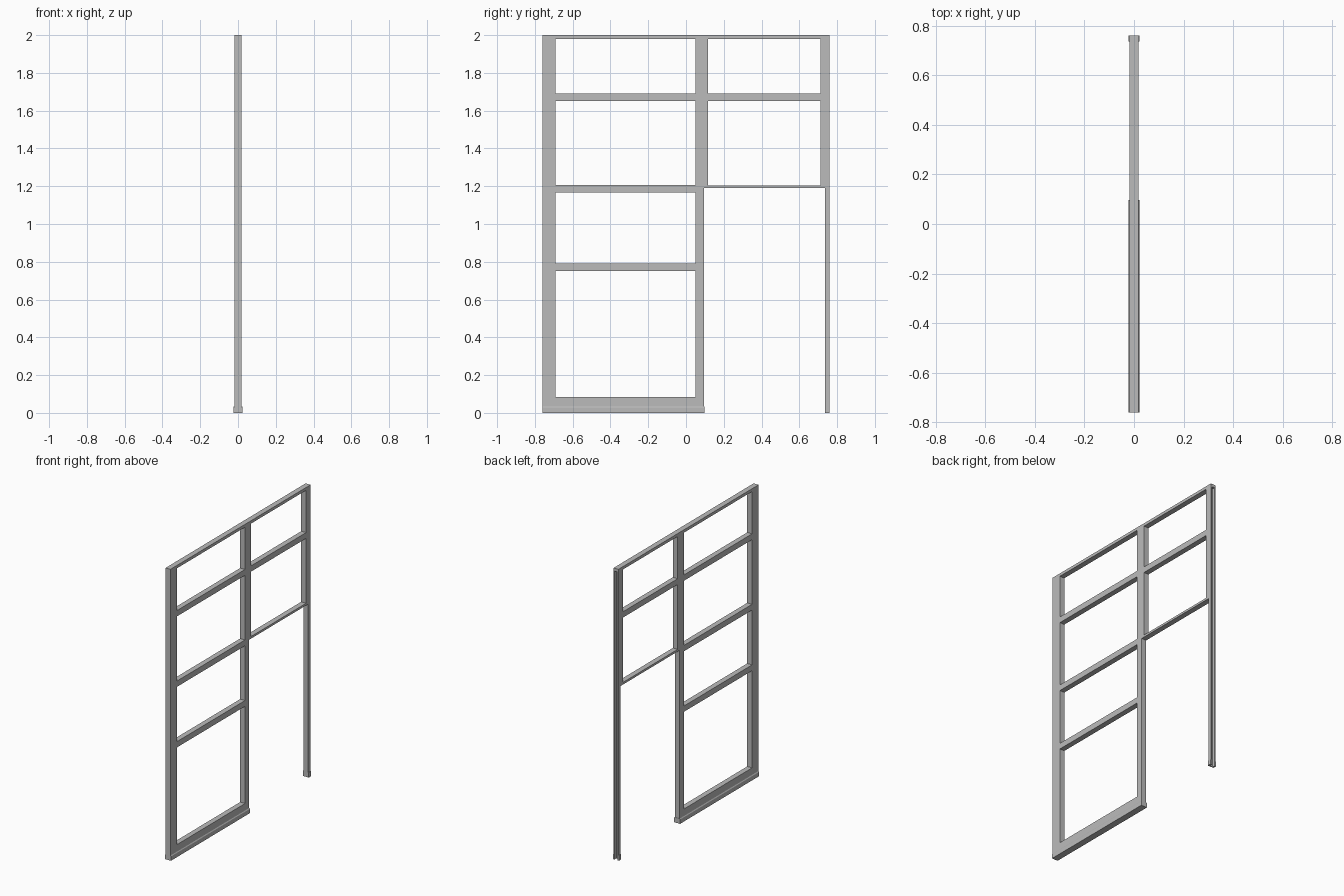
import bpy
import bmesh

cube = bpy.data.objects.get("Cube")
if cube:
    bpy.data.objects.remove(cube, do_unlink=True)

# One painted metal colour
metal = bpy.data.materials.new("grey metal")
metal.use_nodes = True
GREY = (0.5, 0.5, 0.5, 1)
metal.diffuse_color = GREY
metal.node_tree.nodes["Principled BSDF"].inputs["Base Color"].default_value = GREY

HALF = 0.0185     # half depth of the frame
SHOE = 0.0225     # half depth of the shoes
SHOE_TOP = 0.035
BACK, FRONT = 0.76, -0.76


def prism(name, outline, axis, start, end):
    """Extrude a closed outline: (x, z) along y, or (x, y) along z."""
    def place(p, t):
        return (p[0], t, p[1]) if axis == "y" else (p[0], p[1], t)
    bm = bmesh.new()
    low = [bm.verts.new(place(p, start)) for p in outline]
    high = [bm.verts.new(place(p, end)) for p in outline]
    bm.faces.new(low)
    bm.faces.new(high)
    n = len(outline)
    for i in range(n):
        j = (i + 1) % n
        bm.faces.new((low[i], low[j], high[j], high[i]))
    bmesh.ops.recalc_face_normals(bm, faces=bm.faces)
    mesh = bpy.data.meshes.new(name)
    bm.to_mesh(mesh)
    bm.free()
    mesh.materials.append(metal)
    obj = bpy.data.objects.new(name, mesh)
    bpy.context.collection.objects.link(obj)
    return obj


def bar(name, y0, y1, z0, z1, half=HALF):
    return prism(name, [(-half, y0), (half, y0), (half, y1), (-half, y1)], "z", z0, z1)


def channel(name, y0, half, z0, z1):
    """Upright with a groove open toward the back."""
    g, floor = 0.011, 0.741
    outline = [(-half, y0), (half, y0), (half, BACK), (g, BACK),
               (g, floor), (-g, floor), (-g, BACK), (-half, BACK)]
    return prism(name, outline, "z", z0, z1)


# Uprights of the fixed panel
bar("front_post", FRONT, -0.69, 0, 1.98)
bar("middle_post", 0.05, 0.095, 0, 1.98)

# Grooved door jamb, deeper beside the upper panes
channel("door_jamb_lower", 0.735, HALF, 0, 1.19)
channel("door_jamb_upper", 0.712, HALF, 1.19, 1.98)
channel("door_jamb_shoe", 0.735, SHOE, 0, SHOE_TOP)

# Rails
bar("top_rail", FRONT, BACK, 1.98, 2.0)
bar("bottom_rail", -0.69, 0.05, 0, 0.083)
for name, z in (("low_rail", 0.75), ("mid_rail", 1.166), ("high_rail", 1.65)):
    bar(name, -0.69, 0.05, z, z + 0.04)

# Light above the doorway
bar("transom_side", 0.095, 0.117, 1.19, 1.98)
bar("transom_sill", 0.117, 0.712, 1.19, 1.205)
bar("transom_rail", 0.117, 0.712, 1.65, 1.69)

# Floor shoe with slightly sloped shoulders
prism("floor_shoe", [(-SHOE, 0), (SHOE, 0), (SHOE, SHOE_TOP - 0.006), (HALF, SHOE_TOP),
                     (-HALF, SHOE_TOP), (-SHOE, SHOE_TOP - 0.006)], "y", FRONT, 0.097)
